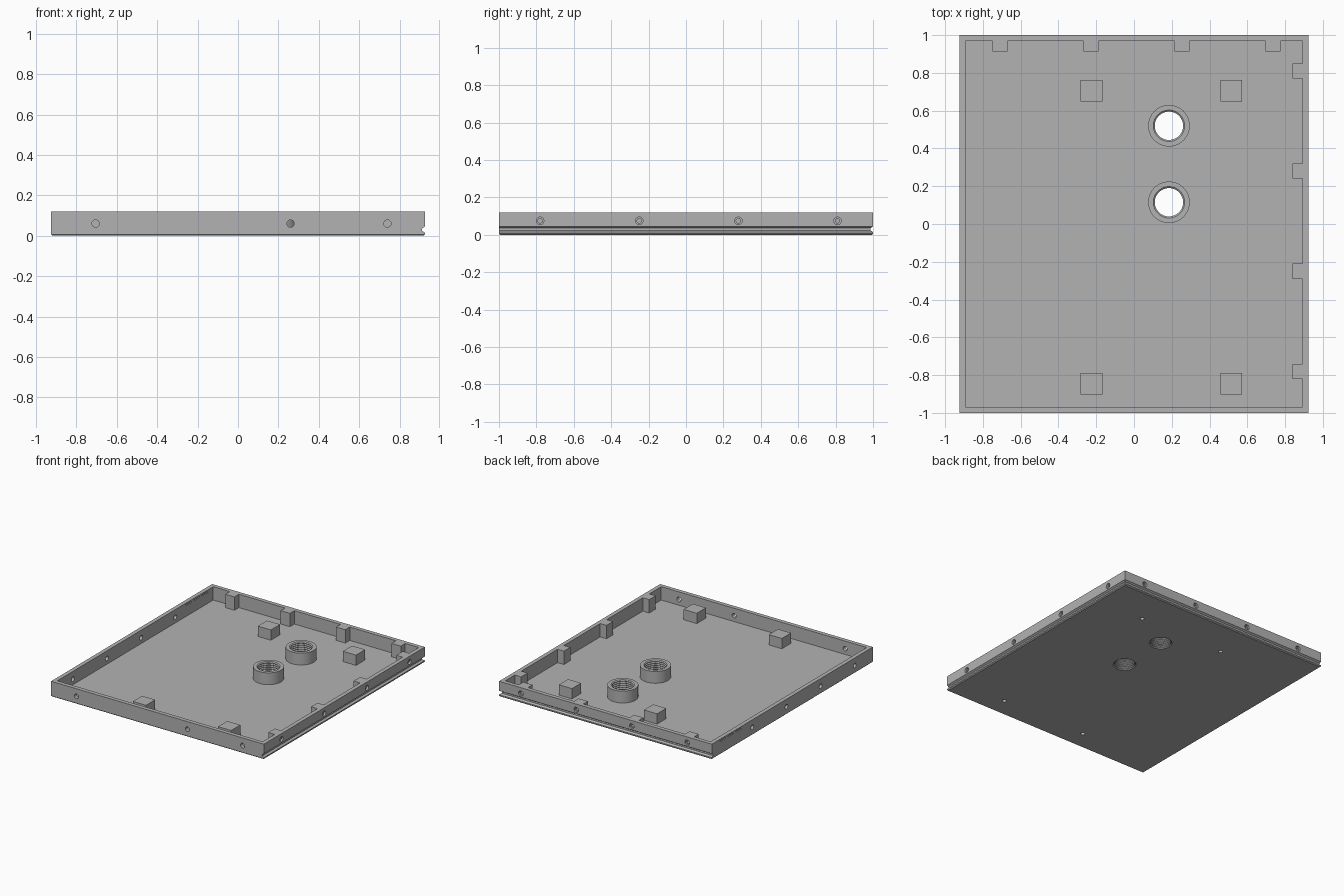
import bpy, bmesh, math
from mathutils import Matrix, Vector

cube = bpy.data.objects.get("Cube")
if cube:
    bpy.data.objects.remove(cube, do_unlink=True)

grey = bpy.data.materials.new("plain_grey")
grey.use_nodes = True
colour = (0.45, 0.45, 0.45, 1)
grey.diffuse_color = colour
grey.node_tree.nodes["Principled BSDF"].inputs["Base Color"].default_value = colour

W, D, H = 0.925, 1.0, 0.12      # half width, half depth, height
FLOOR = 0.015
WALL = 0.032
POST_X, POST_Y = (-0.225, 0.515), (0.705, -0.845)
RING_X, RING_Y = 0.185, (0.52, 0.115)
BOSS_X = [-0.71 + 0.482 * i for i in range(4)]
BOSS_Y = [-0.78 + 0.53 * i for i in range(4)]


def finish(name, bm):
    bmesh.ops.recalc_face_normals(bm, faces=bm.faces)
    mesh = bpy.data.meshes.new(name)
    bm.to_mesh(mesh)
    bm.free()
    mesh.materials.append(grey)
    ob = bpy.data.objects.new(name, mesh)
    bpy.context.scene.collection.objects.link(ob)
    return ob


def add_box(bm, lo, hi):
    lo, hi = Vector(lo), Vector(hi)
    m = Matrix.Translation((lo + hi) / 2) @ Matrix.Diagonal((*(hi - lo), 1))
    return bmesh.ops.create_cube(bm, size=1, matrix=m)["verts"]


def add_rod(bm, centre, radius, length, axis):
    turn = {"x": Matrix.Rotation(math.pi / 2, 4, "Y"),
            "y": Matrix.Rotation(math.pi / 2, 4, "X"), "z": Matrix()}[axis]
    bmesh.ops.create_cone(bm, cap_ends=True, segments=32, radius1=radius, radius2=radius,
                          depth=length, matrix=Matrix.Translation(centre) @ turn)


def add_prism(bm, points, offset):
    face = bm.faces.new([bm.verts.new(p) for p in points])
    out = bmesh.ops.extrude_face_region(bm, geom=[face])
    moved = [v for v in out["geom"] if isinstance(v, bmesh.types.BMVert)]
    bmesh.ops.translate(bm, verts=moved, vec=offset)


def cut(target, bm):
    cutter = finish("cutter", bm)
    cutter.hide_render = True
    mod = target.modifiers.new("cut", "BOOLEAN")
    mod.operation, mod.solver, mod.object = "DIFFERENCE", "EXACT", cutter
    bpy.context.view_layer.objects.active = target
    bpy.ops.object.modifier_apply(modifier=mod.name)
    bpy.data.objects.remove(cutter, do_unlink=True)


# Tray block with a fine chamfer round the bottom
bm = bmesh.new()
add_box(bm, (-W, -D, 0), (W, D, H))
bottom = [e for e in bm.edges if all(v.co.z < 0.01 for v in e.verts)]
bmesh.ops.bevel(bm, geom=bottom, offset=0.006, segments=1, affect="EDGES")
tray = finish("tray", bm)

# Cavity outline, stepping round the screw bosses on the right and back walls
ix, iy, half, depth = W - WALL, D - WALL, 0.04, 0.055
outline = [(-ix, -iy), (ix, -iy)]
for y in BOSS_Y:
    outline += [(ix, y - half), (ix - depth, y - half), (ix - depth, y + half), (ix, y + half)]
outline.append((ix, iy))
for x in reversed(BOSS_X):
    outline += [(x + half, iy), (x + half, iy - depth), (x - half, iy - depth), (x - half, iy)]
outline.append((-ix, iy))
bm = bmesh.new()
add_prism(bm, [(x, y, FLOOR) for x, y in outline], (0, 0, 0.3))
cut(tray, bm)

# Grooves along the right and back sides
profile = [(0.01, 0.015), (0, 0.015), (-0.014, 0.024), (-0.014, 0.036), (0, 0.045), (0.01, 0.045)]
bm = bmesh.new()
add_prism(bm, [(W + a, -1.2, z) for a, z in profile], (0, 2.4, 0))
cut(tray, bm)
bm = bmesh.new()
add_prism(bm, [(-1.2, D + a, z) for a, z in profile], (2.4, 0, 0))
cut(tray, bm)

# Counterbored screw holes into the bosses
for radius, length in ((0.02, 0.03), (0.012, 0.13)):
    bm = bmesh.new()
    for y in BOSS_Y:
        add_rod(bm, (W, y, 0.075), radius, length, "x")
    for x in BOSS_X:
        add_rod(bm, (x, D, 0.075), radius, length, "y")
    cut(tray, bm)

# Plain holes and thin slots through the front and left walls
bm = bmesh.new()
for x in (-0.705, 0.26, 0.74):
    add_rod(bm, (x, -D, 0.06), 0.018, 0.1, "y")
for i in range(4):
    add_rod(bm, (-W, -0.775 + 0.424 * i, 0.06), 0.018, 0.1, "x")
for i in range(3):
    y = 0.63 + 0.1 * i
    add_box(bm, (-W - 0.05, y, 0.1), (-W + 0.05, y + 0.07, 0.108))
cut(tray, bm)

# Floor openings below the rings and the posts
bm = bmesh.new()
for y in RING_Y:
    add_rod(bm, (RING_X, y, 0), 0.09, 0.1, "z")
for x in POST_X:
    for y in POST_Y:
        add_rod(bm, (x, y, 0), 0.016, 0.1, "z")
cut(tray, bm)

# Square posts with blind holes from below
for x in POST_X:
    for y in POST_Y:
        bm = bmesh.new()
        add_box(bm, (x - 0.057, y - 0.057, FLOOR - 0.005), (x + 0.057, y + 0.057, 0.096))
        post = finish("square_post", bm)
        bm = bmesh.new()
        add_rod(bm, (x, y, 0), 0.016, 0.14, "z")
        cut(post, bm)

# Threaded rings, turned from a ridged profile
top, ridges = 0.108, 7
section = [(0.09, 0), (0.09, 0.01), (0.11, 0.01), (0.11, top), (0.083, top)]
pitch = top / ridges
for i in range(ridges):
    z = top - i * pitch
    section += [(0.075, z - pitch * 0.4), (0.075, z - pitch * 0.6), (0.083, z - pitch)]
for y in RING_Y:
    bm = bmesh.new()
    verts = [bm.verts.new((r, 0, z)) for r, z in section]
    edges = [bm.edges.new((a, b)) for a, b in zip(verts, verts[1:] + verts[:1])]
    bmesh.ops.spin(bm, geom=verts + edges, cent=(0, 0, 0), axis=(0, 0, 1),
                   angle=math.tau, steps=48)
    bmesh.ops.remove_doubles(bm, verts=bm.verts, dist=0.0001)
    ring = finish("threaded_ring", bm)
    ring.location = (RING_X, y, 0)

# Smooth the round surfaces while keeping edges sharp
bpy.ops.object.select_all(action="DESELECT")
for ob in bpy.context.scene.objects:
    if ob.type == "MESH" and ob.name.startswith(("tray", "threaded_ring", "square_post")):
        ob.select_set(True)
        bpy.context.view_layer.objects.active = ob
bpy.ops.object.shade_smooth_by_angle(angle=math.radians(25))
